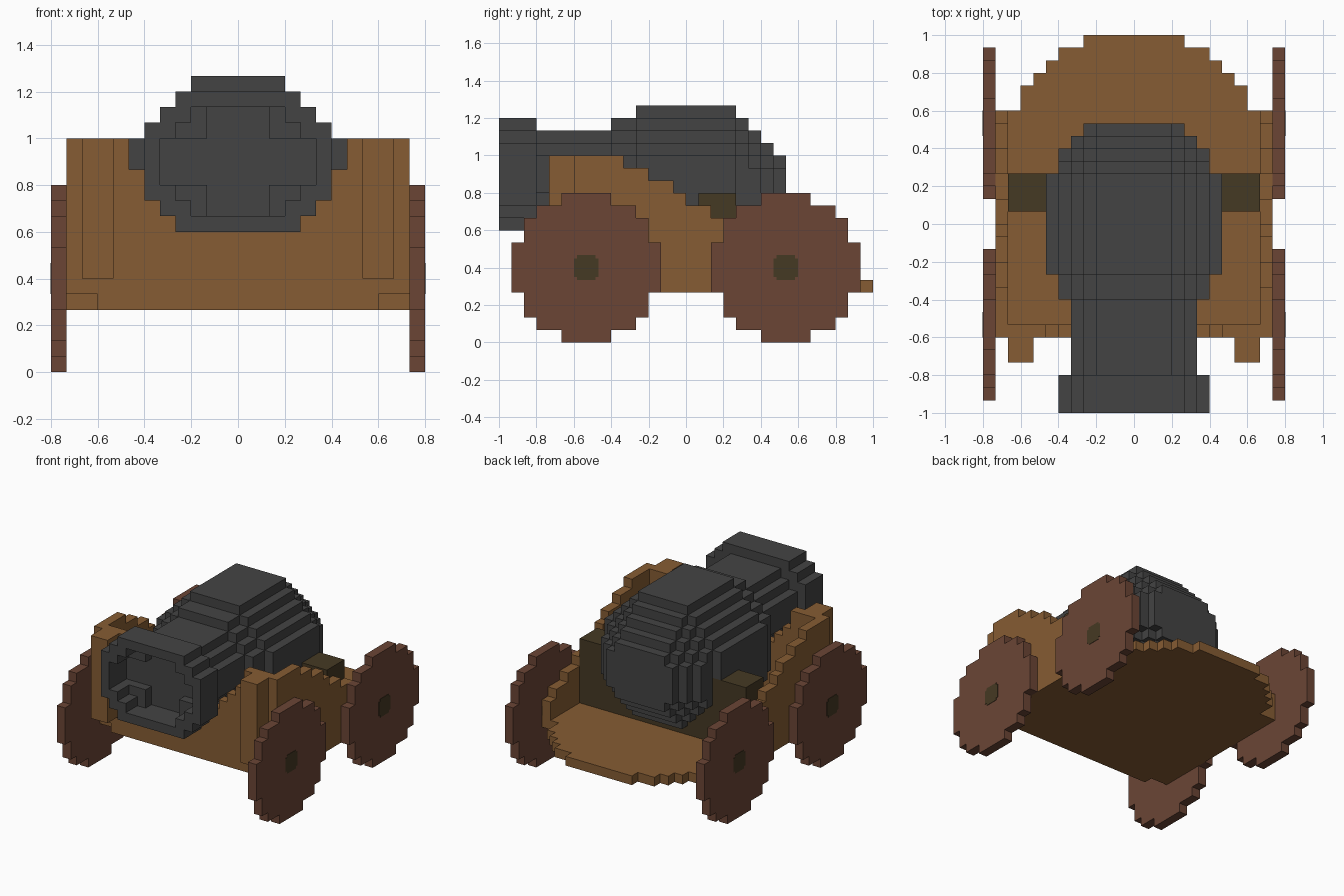
import bpy, bmesh

cube = bpy.data.objects.get("Cube")
if cube:
    bpy.data.objects.remove(cube, do_unlink=True)

U = 1 / 15  # size of one block


def material(name, rgb):
    m = bpy.data.materials.new(name)
    m.use_nodes = True
    m.diffuse_color = (*rgb, 1)
    bsdf = m.node_tree.nodes["Principled BSDF"]
    bsdf.inputs["Base Color"].default_value = (*rgb, 1)
    bsdf.inputs["Roughness"].default_value = 0.9
    return m


WOOD = material("carriage wood", (0.238, 0.107, 0.033))
IRON = material("dark iron", (0.057, 0.057, 0.057))
RED = material("wheel wood", (0.147, 0.060, 0.036))
OLIVE = material("axle wood", (0.060, 0.041, 0.017))


def extrude(name, outline, axis, a, b, mat):
    """Extrude a 2D outline (in blocks) along an axis from a to b."""
    place = {"x": lambda u, v, w: (w, u, v),   # outline in y, z
             "y": lambda u, v, w: (u, w, v),   # outline in x, z
             "z": lambda u, v, w: (u, v, w)}[axis]
    bm = bmesh.new()
    rings = [[bm.verts.new([c * U for c in place(u, v, w)]) for u, v in outline]
             for w in (a, b)]
    for ring in rings:
        bm.faces.new(ring)
    n = len(outline)
    for i in range(n):
        j = (i + 1) % n
        bm.faces.new((rings[0][i], rings[0][j], rings[1][j], rings[1][i]))
    bmesh.ops.recalc_face_normals(bm, faces=bm.faces)
    me = bpy.data.meshes.new(name)
    bm.to_mesh(me)
    bm.free()
    me.materials.append(mat)
    ob = bpy.data.objects.new(name, me)
    bpy.context.collection.objects.link(ob)
    return ob


def stepped(rows, start, centre=0):
    """Mirrored stair outline from (half width, end) rows."""
    right, v = [], start
    for w, end in rows:
        right += [(w, v), (w, end)]
        v = end
    return ([(centre + w, v) for w, v in right] +
            [(centre - w, v) for w, v in reversed(right)])


def round_rows(rows, centre):
    """Stair outline mirrored up and down from (half width, distance) rows."""
    lower = [(w, centre - d) for (w, _), (_, d) in zip(rows[:0:-1], rows[-2::-1])]
    upper = [(w, centre + d) for w, d in rows]
    return stepped(lower + upper, centre - rows[-1][1])


def box(u0, u1, v0, v1):
    return [(u0, v0), (u1, v0), (u1, v1), (u0, v1)]


def carve(ob, cutter):
    mod = ob.modifiers.new("bore", "BOOLEAN")
    mod.operation, mod.solver, mod.object = "DIFFERENCE", "EXACT", cutter
    bpy.context.view_layer.update()
    deps = bpy.context.evaluated_depsgraph_get()
    mesh = bpy.data.meshes.new_from_object(ob.evaluated_get(deps))
    ob.modifiers.clear()
    ob.data = mesh
    bpy.data.objects.remove(cutter, do_unlink=True)


# Carriage floor with rounded tail
extrude("carriage_floor", stepped([(9, -8), (11, 9), (9, 11), (8, 12), (7, 13),
                                   (6, 14), (4, 15)], -9), "z", 4, 5, WOOD)

# Front board with a notch for the barrel
notch = [(4, 10), (4, 11), (5, 11), (5, 12), (6, 12), (6, 13), (7, 13), (7, 15)]
extrude("front_board",
        [(-10, 5), (10, 5), (10, 15)] + notch[::-1] +
        [(-x, z) for x, z in notch] + [(-10, 15)], "y", -9, -8, WOOD)

# Stepped cheeks and front posts on both sides
cheek, z = [(9, 5), (-9, 5)], 15
for y_end in (-5, -3, -1, 0, 2, 4, 6, 8, 9):
    cheek += [(cheek[-1][0], z), (y_end, z)]
    z -= 1
for s, side in ((1, "left"), (-1, "right")):
    extrude(f"cheek_{side}", cheek, "x", 10 * s, 11 * s, WOOD)
    extrude(f"front_post_{side}", box(-11, -9, 6, 15), "x", 8 * s, 10 * s, WOOD)

# Crossbeam under the breech
extrude("crossbeam", box(-10, 10, 5, 12), "y", 1, 4, OLIVE)

# Wheels and hubs
wheel_rows = [(2, 1), (4, 2), (5, 4), (6, 8), (5, 10), (4, 11), (2, 12)]
for s, side in ((1, "left"), (-1, "right")):
    for cy, end in ((-8, "front"), (8, "rear")):
        extrude(f"{end}_wheel_{side}", stepped(wheel_rows, 0, cy), "x",
                11 * s, 12 * s, RED)
        extrude(f"{end}_hub_{side}",
                stepped([(0.75, 5.25), (1, 6.75), (0.75, 7)], 5, cy), "x",
                10.96 * s, 12.04 * s, OLIVE)

# Breech, built as round slabs from front to back
slabs = [(-6, -4, [(6, 3), (5, 4), (4, 5), (3, 6)]),
         (-4, 4, [(7, 3), (6, 4), (5, 5), (4, 6), (3, 7)]),
         (4, 5, [(6, 3), (5, 4), (4, 5), (3, 6)]),
         (5, 6, [(6, 2), (5, 3), (4, 4), (3, 5)]),
         (6, 7, [(5, 2), (4, 3), (3, 4)]),
         (7, 8, [(4, 2), (3, 3)])]
for i, (y0, y1, rows) in enumerate(slabs):
    extrude(f"breech_ring_{i + 1}", round_rows(rows, 12), "y", y0, y1, IRON)

# Neck of the barrel
neck_rows = [(5, 1.5), (4, 2.5), (3, 3.5)]
extrude("barrel_neck", round_rows(neck_rows, 13.5), "y", -12, -6, IRON)

# Muzzle with a stepped bore
muzzle = extrude("muzzle", round_rows([(6, 2.5), (5, 3.5), (4, 4.5)], 13.5),
                 "y", -15, -12, IRON)
carve(muzzle, extrude("bore_outer", round_rows(neck_rows, 13.5),
                      "y", -16, -13, IRON))
carve(muzzle, extrude("bore_inner", round_rows([(5, 1.5), (2, 3.5)], 13.5),
                      "y", -16, -11, IRON))
